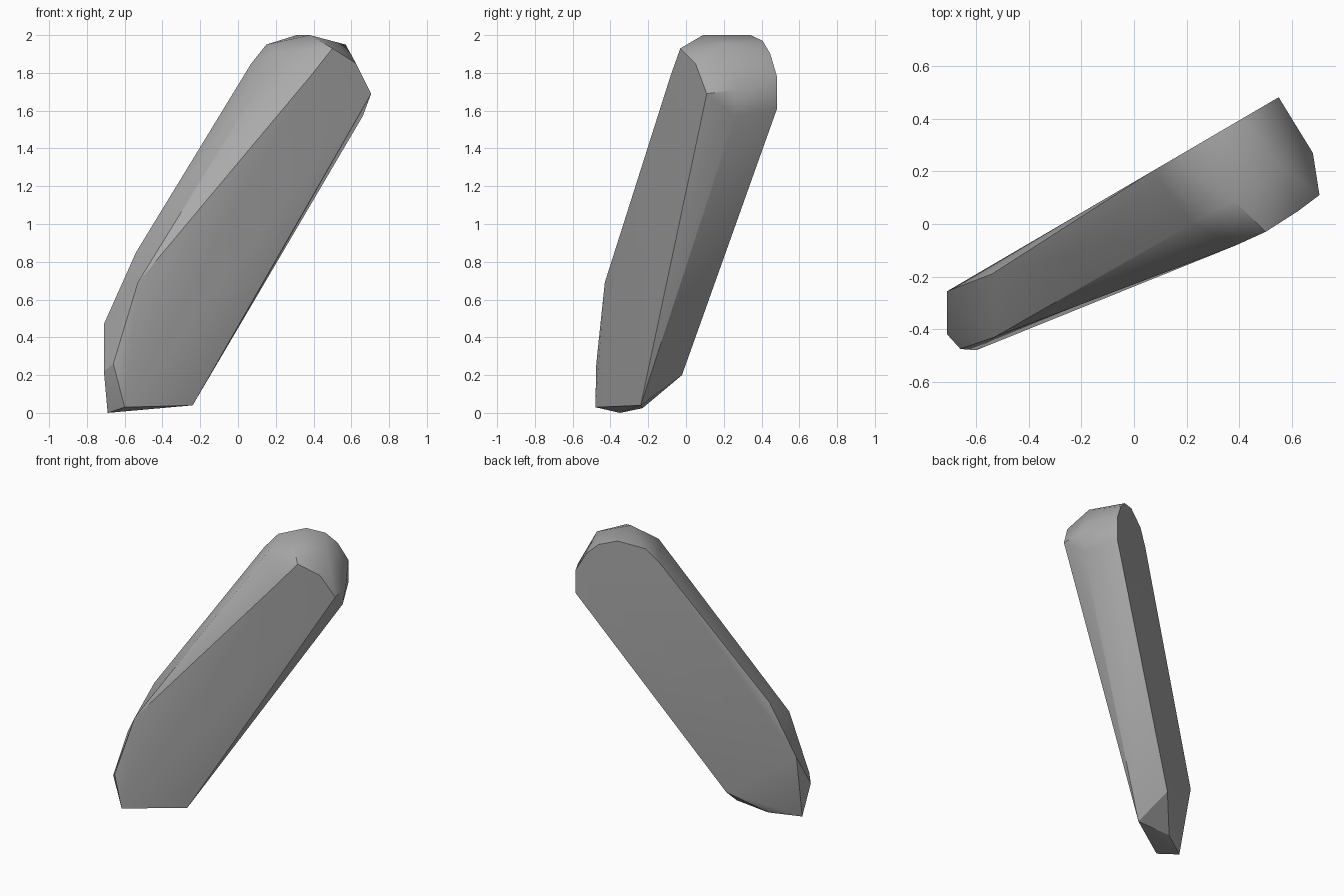
import bpy
import bmesh
from mathutils import Vector

# Remove the default cube
cube = bpy.data.objects.get("Cube")
if cube:
    bpy.data.objects.remove(cube, do_unlink=True)


def make_material(name, colour):
    material = bpy.data.materials.new(name)
    material.use_nodes = True
    material.diffuse_color = colour
    shader = material.node_tree.nodes["Principled BSDF"]
    shader.inputs["Base Color"].default_value = colour
    return material


def on_back_plane(x, z):
    """Place a point of the back outline on the flat cleaved plane."""
    return (x, 0.585 * x + 16, z)


def chiselled_stone(name, corners, material):
    """Wrap the corner points (in hundredths) in a convex faceted skin."""
    bm = bmesh.new()
    for corner in corners:
        bm.verts.new(Vector(corner) / 100)
    hull = bmesh.ops.convex_hull(bm, input=bm.verts[:])
    loose = [v for v in bm.verts if not v.link_faces]
    bmesh.ops.delete(bm, geom=loose, context="VERTS")
    bmesh.ops.recalc_face_normals(bm, faces=bm.faces[:])
    mesh = bpy.data.meshes.new(name)
    bm.to_mesh(mesh)
    bm.free()
    mesh.materials.append(material)
    stone = bpy.data.objects.new(name, mesh)
    bpy.context.collection.objects.link(stone)
    return stone


# Flat back: outline as x, z pairs
back_outline = [(-31, 20), (-71, 47), (7, 185), (15, 195), (31, 200),
                (42, 197), (49, 190), (55, 178), (55, 161)]

# Foot: narrow wedge that rests on the ground
foot = [(-69, -35, 0), (-60, -48, 3), (-24, -24, 4), (-50, -23, 2.5),
        (-71, -42, 22), (-66, -47.5, 26)]

# Left shoulder: bevel where the shaft begins
shoulder = [(-53, -43, 69), (-54, -19, 85)]

# Rounded crown: upper cap and its side facets
crown = [(38, 9, 200), (57, 21, 195), (50, -3, 193), (62.5, 5, 185),
         (70.5, 11, 169), (68, 27, 171), (66, 26, 157),
         (39, -8, 179), (22, 0, 191)]

grey = make_material("stone grey", (0.4, 0.4, 0.4, 1))
corners = [on_back_plane(x, z) for x, z in back_outline]
stone = chiselled_stone("leaning_stone", corners + foot + shoulder + crown, grey)

# Soft shading within facets, crisp main ridges
bpy.ops.object.select_all(action="DESELECT")
stone.select_set(True)
bpy.context.view_layer.objects.active = stone
bpy.ops.object.shade_smooth_by_angle(angle=0.52)
